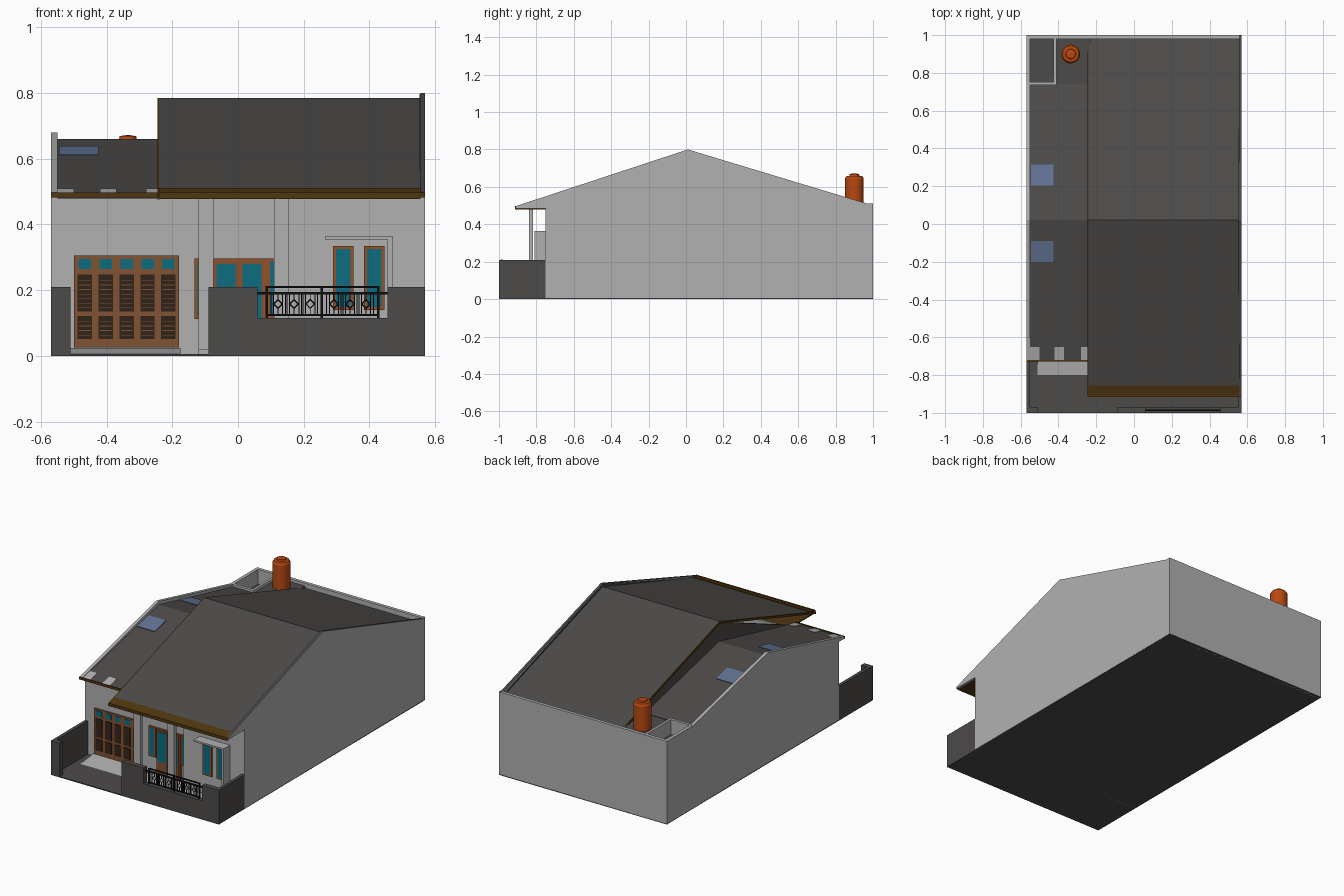
import bpy, bmesh, math

cube = bpy.data.objects.get("Cube")
if cube:
    bpy.data.objects.remove(cube, do_unlink=True)


def material(name, rgb):
    m = bpy.data.materials.new(name)
    m.use_nodes = True
    m.diffuse_color = (*rgb, 1)
    m.node_tree.nodes["Principled BSDF"].inputs["Base Color"].default_value = (*rgb, 1)
    return m


plaster = material("light plaster", (0.44, 0.44, 0.44))
slate = material("dark slate", (0.075, 0.07, 0.068))
fascia = material("fascia brown", (0.08, 0.038, 0.005))
glass = material("teal glass", (0.004, 0.15, 0.22))
wood = material("wood brown", (0.22, 0.085, 0.034))
louvre = material("louvre brown", (0.03, 0.017, 0.01))
trim = material("trim orange", (0.3, 0.085, 0.022))
tank_paint = material("tank orange", (0.48, 0.065, 0.006))
skylight = material("skylight blue", (0.12, 0.17, 0.29))
iron = material("black iron", (0.005, 0.005, 0.005))


def finish(name, bm, *mats):
    bmesh.ops.recalc_face_normals(bm, faces=bm.faces[:])
    me = bpy.data.meshes.new(name)
    bm.to_mesh(me)
    bm.free()
    for m in mats:
        me.materials.append(m)
    ob = bpy.data.objects.new(name, me)
    bpy.context.collection.objects.link(ob)
    return ob


def prism(name, x0, x1, profile, *mats):
    """Extrude a (y, z) outline along x."""
    bm = bmesh.new()
    face = bm.faces.new([bm.verts.new((x0, y, z)) for y, z in profile])
    ext = bmesh.ops.extrude_face_region(bm, geom=[face])
    for v in ext["geom"]:
        if isinstance(v, bmesh.types.BMVert):
            v.co.x = x1
    return finish(name, bm, *mats)


def box(name, x0, x1, y0, y1, z0, z1, mat):
    return prism(name, x0, x1, [(y0, z0), (y1, z0), (y1, z1), (y0, z1)], mat)


def slab(name, x0, x1, points, thick, mat):
    """A sheet following a (y, z) line, thickened downwards."""
    under = [(y, z - thick) for y, z in reversed(points)]
    return prism(name, x0, x1, points + under, mat)


W = 0.57
RIDGE = 0.02


def main_z(y):
    return 0.785 - 0.317 * abs(y - RIDGE)


def low_z(y):
    return 0.66 - 0.228 * abs(y - RIDGE)


# Ground and boundary walls
box("ground_slab", -W, W, -1, 1, 0, 0.006, slate)
box("right_fence", 0.55, W, -1, -0.75, 0, 0.21, slate)
box("left_fence", -W, -0.55, -1, -0.67, 0, 0.21, slate)
box("left_gate_pier", -W, -0.51, -1, -0.97, 0, 0.21, slate)
box("front_fence_low", 0.06, 0.455, -1, -0.97, 0, 0.115, slate)
box("front_fence_left", -0.09, 0.06, -1, -0.97, 0, 0.21, slate)
box("front_fence_right", 0.455, W, -1, -0.97, 0, 0.21, slate)

# Side walls, with the right one capped in roof colour
gable = prism("right_gable_wall", 0.555, W,
              [(-0.75, 0), (1, 0), (1, 0.51), (0.97, 0.51), (0.01, 0.8),
               (-0.91, 0.497), (-0.91, 0.485), (-0.75, 0.485)], plaster, slate)
for f in gable.data.polygons:
    if f.normal.z > 0.3:
        f.material_index = 1
box("gable_inner_lining", 0.553, 0.555, -0.7, 0.98, 0.3, 0.49, slate)
prism("gable_inner_face", 0.552, 0.555,
      [(-0.9, 0.49), (0.97, 0.49), (0.01, 0.798)], slate)
prism("left_wall", -W, -0.55,
      [(-0.67, 0), (1, 0), (1, 0.51), (0.74, 0.51), (RIDGE, 0.68),
       (-0.72, 0.497), (-0.72, 0.483), (-0.67, 0.483)], plaster)
box("back_wall", -W, W, 0.98, 1, 0, 0.51, plaster)

# Front walls and porch
box("front_wall_left", -0.56, 0.17, -0.67, -0.65, 0, 0.485, plaster)
box("front_wall_right", 0.155, 0.56, -0.75, -0.73, 0, 0.485, plaster)
box("front_wall_return", 0.155, 0.17, -0.75, -0.65, 0, 0.485, plaster)
box("porch_floor", -0.12, 0.55, -0.85, -0.67, 0, 0.02, plaster)
for i, x in enumerate((-0.12, 0.11)):
    box(f"porch_column_{i}", x, x + 0.045, -0.84, -0.818, 0, 0.484, plaster)
prism("garage_ramp", -0.51, -0.175, [(-0.8, 0.007), (-0.66, 0.007), (-0.66, 0.024)], plaster)
box("porch_ceiling", -0.24, 0.556, -0.9, -0.66, 0.479, 0.486, fascia)

# Main roof
slab("main_roof", -0.24, 0.556,
     [(-0.91, main_z(-0.91)), (RIDGE, 0.785), (0.985, main_z(0.985))], 0.012, slate)
slab("main_eave_cap", -0.24, 0.556,
     [(-0.912, main_z(-0.91) + 0.003), (-0.855, main_z(-0.855) + 0.003)], 0.016, fascia)
box("main_fascia", -0.24, W, -0.915, -0.905, 0.482, 0.497, fascia)
slab("main_verge", -0.245, -0.239,
     [(-0.91, main_z(-0.91)), (RIDGE, 0.785), (0.95, main_z(0.95))], 0.014, fascia)
prism("roof_step_wall", -0.238, -0.23,
      [(-0.7, 0.485), (0.95, 0.485), (RIDGE, 0.78)], slate)

# Lower roof with skylights
slab("lower_roof", -0.55, -0.23,
     [(-0.72, low_z(-0.72)), (RIDGE, 0.66), (0.74, low_z(0.74))], 0.012, slate)
box("lower_roof_flat", -0.41, -0.23, 0.735, 0.985, 0.47, 0.493, slate)
box("lower_fascia", -W, -0.24, -0.727, -0.72, 0.482, 0.497, fascia)
for name, y0, y1 in (("front", -0.2, -0.09), ("back", 0.205, 0.315)):
    slab(f"skylight_{name}", -0.545, -0.425,
         [(y0, low_z(y0) + 0.004), (y1, low_z(y1) + 0.004)], 0.008, skylight)
for i, (x0, x1) in enumerate(((-0.55, -0.5), (-0.42, -0.37), (-0.28, -0.24))):
    slab(f"eave_patch_{i}", x0, x1,
         [(-0.72, low_z(-0.72) + 0.002), (-0.65, low_z(-0.65) + 0.002)], 0.004, plaster)

# Open roof box at the back corner
box("roof_box_front", -0.56, -0.41, 0.735, 0.752, 0.4, 0.511, plaster)
box("roof_box_side", -0.425, -0.41, 0.735, 0.985, 0.4, 0.511, plaster)
box("roof_box_floor", -0.56, -0.41, 0.74, 0.985, 0.41, 0.42, slate)

# Water tank turned from a profile
bm = bmesh.new()
outline = [(0, 0.485), (0.05, 0.485), (0.05, 0.645), (0.043, 0.657),
           (0.027, 0.659), (0.025, 0.669), (0, 0.673)]
verts = [bm.verts.new((r, 0, z)) for r, z in outline]
edges = [bm.edges.new(pair) for pair in zip(verts, verts[1:])]
bmesh.ops.spin(bm, geom=verts + edges, cent=(0, 0, 0), axis=(0, 0, 1),
               angle=math.tau, steps=24)
bmesh.ops.remove_doubles(bm, verts=bm.verts[:], dist=0.0005)
tank = finish("water_tank", bm, tank_paint)
tank.location = (-0.335, 0.9, 0)
bpy.context.view_layer.objects.active = tank
tank.select_set(True)
bpy.ops.object.shade_smooth_by_angle()
tank.select_set(False)


def window(name, x0, x1, z0, z1, y, rim=0.009):
    box(name + "_frame", x0, x1, y - 0.009, y, z0, z1, trim)
    box(name + "_glass", x0 + rim, x1 - rim, y - 0.011, y - 0.008, z0 + rim, z1 - rim, glass)


# Windows and front door
window("front_window_left", 0.29, 0.352, 0.14, 0.335, -0.75)
window("front_window_right", 0.384, 0.446, 0.14, 0.335, -0.75)
window("porch_window_left", -0.132, -0.085, 0.112, 0.297, -0.67)
window("porch_window_right", 0.088, 0.135, 0.112, 0.297, -0.67)
box("front_door", -0.075, 0.088, -0.682, -0.67, 0.02, 0.297, trim)
for i, x in enumerate((-0.065, 0.014)):
    box(f"door_leaf_{i}", x - 0.005, x + 0.063, -0.686, -0.68, 0.025, 0.288, wood)
    box(f"door_glass_{i}", x, x + 0.057, -0.688, -0.685, 0.1, 0.28, glass)
box("window_canopy", 0.265, 0.47, -0.81, -0.75, 0.355, 0.365, plaster)
box("window_canopy_side", 0.455, 0.47, -0.81, -0.75, 0.11, 0.36, plaster)

# Folding garage door
box("garage_door", -0.5, -0.18, -0.68, -0.67, 0.025, 0.305, wood)
for i in range(5):
    x = -0.466 + 0.0635 * i
    box(f"garage_glass_{i}", x - 0.019, x + 0.019, -0.683, -0.679, 0.265, 0.295, glass)
    for part, z0, z1 in (("upper", 0.135, 0.248), ("lower", 0.052, 0.122)):
        box(f"garage_louvre_{part}_{i}", x - 0.022, x + 0.022, -0.683, -0.679, z0, z1, louvre)
        z = z0 + 0.01
        while z < z1 - 0.005:
            box(f"garage_slat_{part}_{i}", x - 0.018, x + 0.018, -0.685, -0.682, z, z + 0.002, wood)
            z += 0.014

# Iron railing on the low fence
for i, (x0, x1, z, h) in enumerate(((0.06, 0.455, 0.187, 0.008), (0.085, 0.43, 0.206, 0.006),
                                    (0.085, 0.43, 0.122, 0.005))):
    box(f"railing_bar_{i}", x0, x1, -0.989, -0.981, z, z + h, iron)
for i, x in enumerate((0.087, 0.255, 0.427)):
    box(f"railing_post_{i}", x - 0.004, x + 0.004, -0.989, -0.981, 0.114, 0.212, iron)
for i, x in enumerate((0.122, 0.171, 0.22, 0.292, 0.341, 0.39)):
    bpy.ops.mesh.primitive_torus_add(major_segments=4, minor_segments=4, major_radius=0.013,
                                     minor_radius=0.003, location=(x, -0.985, 0.158),
                                     rotation=(math.pi / 2, 0, 0))
    diamond = bpy.context.object
    diamond.name = f"railing_diamond_{i}"
    diamond.data.materials.append(iron)
    for dx in (-0.022, -0.014, 0.014, 0.022):
        box(f"railing_baluster_{i}", x + dx - 0.0015, x + dx + 0.0015,
            -0.987, -0.983, 0.122, 0.19, iron)
    for z in (0.122, 0.171):
        box(f"railing_stem_{i}", x - 0.0015, x + 0.0015, -0.987, -0.983, z, z + 0.023, iron)
